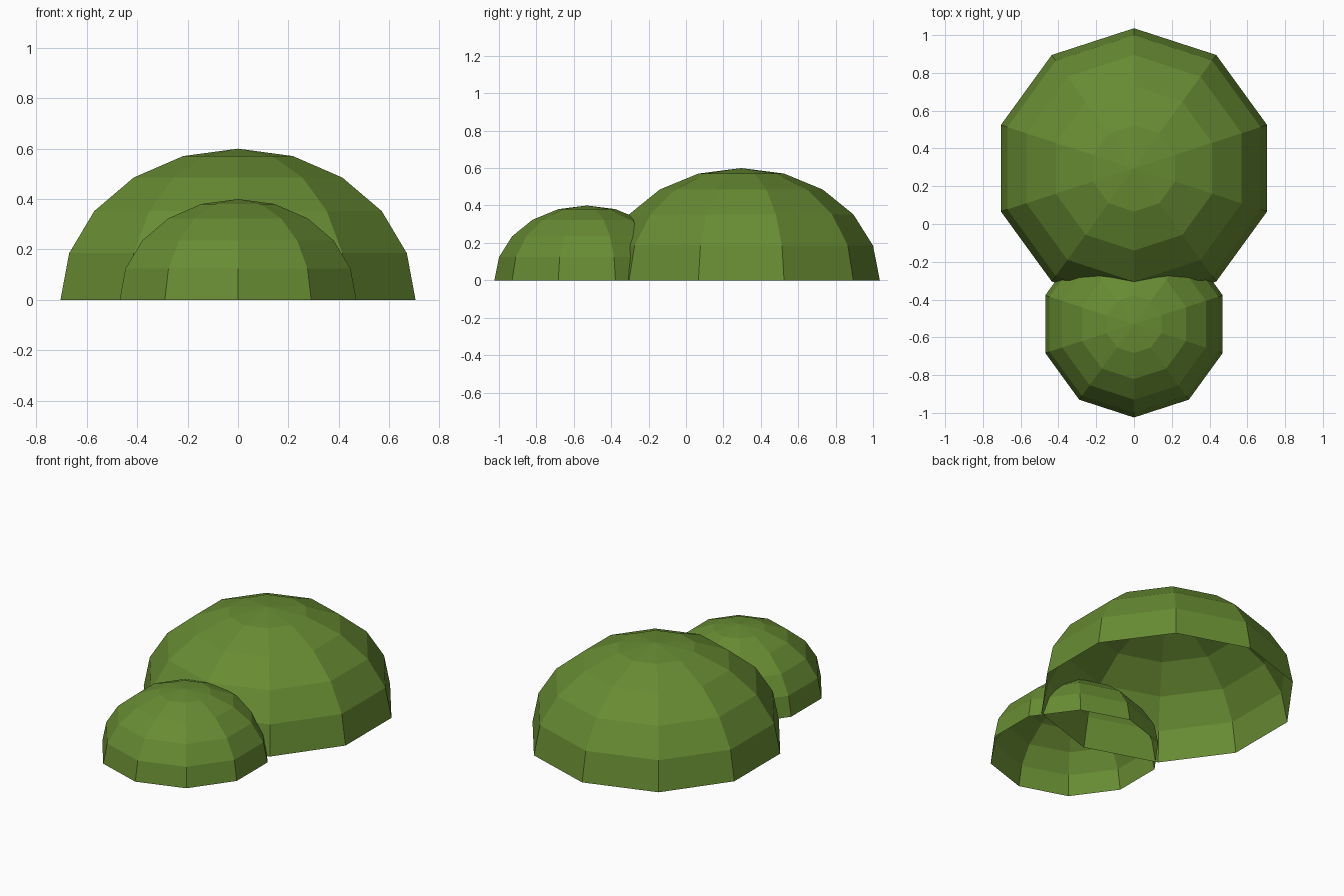
import bpy
import bmesh
import math

if "Cube" in bpy.data.objects:
    bpy.data.objects.remove(bpy.data.objects["Cube"])

# One leaf-green colour for both mounds
green = bpy.data.materials.new("leaf_green")
green.diffuse_color = (0.138, 0.262, 0.033, 1.0)
green.use_nodes = True
green.node_tree.nodes["Principled BSDF"].inputs["Base Color"].default_value = green.diffuse_color


def dome(name, radius, height, y):
    """Open-bottomed, flat-shaded half of a ten-sided sphere."""
    bm = bmesh.new()
    bmesh.ops.create_uvsphere(bm, u_segments=10, v_segments=10, radius=1.0)
    lower = [v for v in bm.verts if v.co.z < -0.01]
    bmesh.ops.delete(bm, geom=lower, context='VERTS')
    bmesh.ops.scale(bm, vec=(radius, radius, height), verts=bm.verts)
    mesh = bpy.data.meshes.new(name)
    bm.to_mesh(mesh)
    bm.free()
    mesh.materials.append(green)
    obj = bpy.data.objects.new(name, mesh)
    obj.location.y = y
    bpy.context.collection.objects.link(obj)
    return obj


# Flat-sided ends touch y = +1 and y = -1
flat = math.cos(math.radians(18))
dome("large_bush", 0.741, 0.6, 1.0 - 0.741 * flat)
dome("small_bush", 0.494, 0.4, -1.0 + 0.494 * flat)
